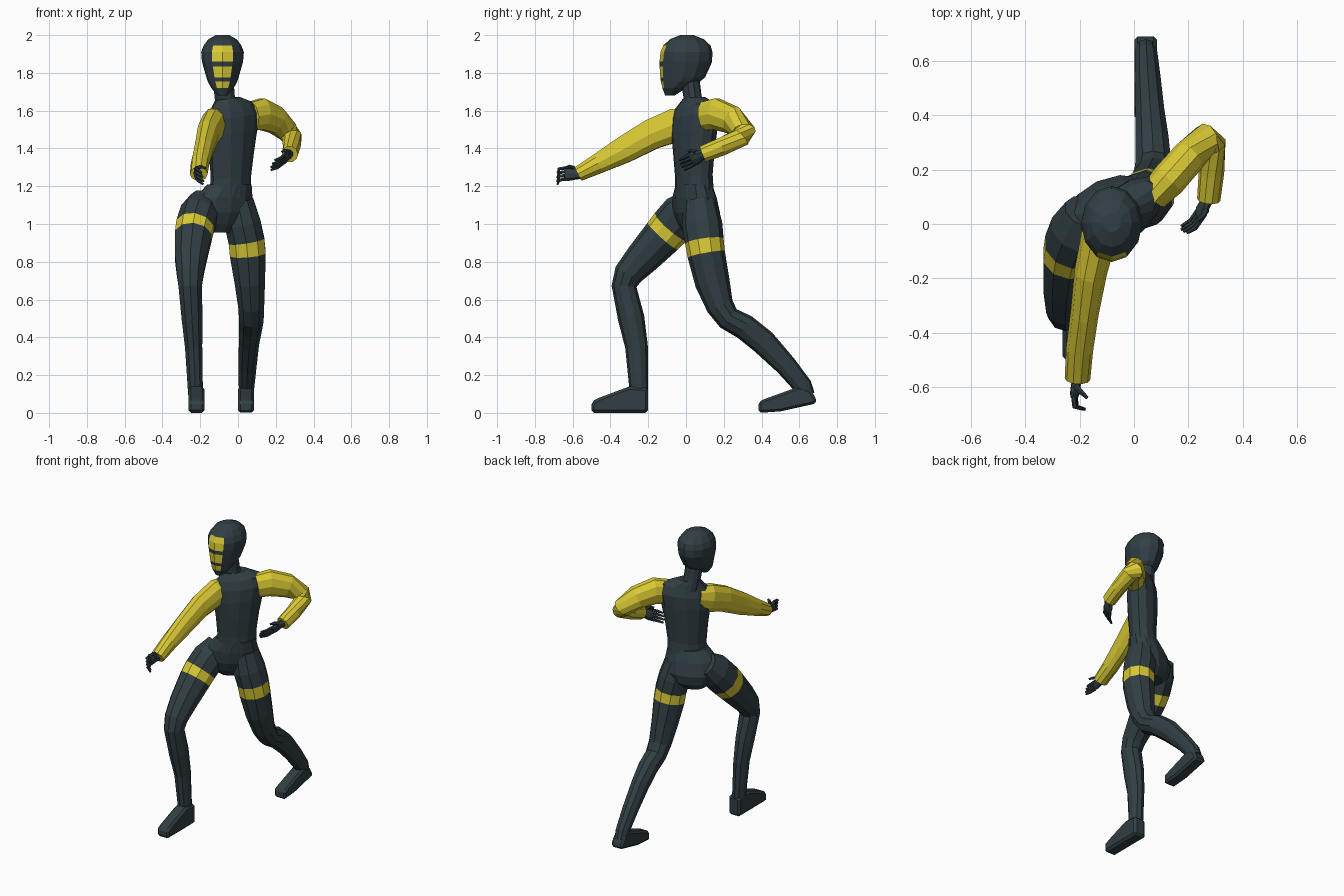
import bpy, bmesh, math
from mathutils import Vector as V


def material(name, rgb):
    m = bpy.data.materials.new(name)
    m.diffuse_color = (*rgb, 1)
    return m


DARK = material("dark slate suit", (0.031, 0.049, 0.057))
YELLOW = material("yellow", (0.70, 0.59, 0.035))


def finish(name, bm, mats):
    bmesh.ops.recalc_face_normals(bm, faces=bm.faces)
    me = bpy.data.meshes.new(name)
    bm.to_mesh(me)
    bm.free()
    for m in mats:
        me.materials.append(m)
    ob = bpy.data.objects.new(name, me)
    bpy.context.collection.objects.link(ob)
    return ob


def tube(name, rings, ref, n=10, mats=(DARK,), axis=None, paint=None):
    """Loft rings (x, y, z, a, b): b is the half size along ref, a across it."""
    bm = bmesh.new()
    ref = V(ref)
    pts = [V(r[:3]) for r in rings]
    loops = []
    for i, r in enumerate(rings):
        if axis:
            t = V(axis).normalized()
        else:
            before = (pts[i] - pts[i - 1]).normalized() if i else V()
            after = (pts[i + 1] - pts[i]).normalized() if i < len(pts) - 1 else V()
            t = (before + after).normalized()
        side = t.cross(ref).normalized()
        up = side.cross(t)
        ang = [2 * math.pi * k / n for k in range(n)]
        loops.append([bm.verts.new(pts[i] + side * r[3] * math.cos(w) + up * r[4] * math.sin(w)) for w in ang])
    for i in range(len(loops) - 1):
        for k in range(n):
            j = (k + 1) % n
            f = bm.faces.new((loops[i][k], loops[i][j], loops[i + 1][j], loops[i + 1][k]))
            if paint:
                f.material_index = int(paint(i, k))
    bm.faces.new(loops[0])
    bm.faces.new(loops[-1])
    return finish(name, bm, mats)


def foot(name, profile, cx, half):
    """Side profile (y, z) given a width, with softened edges."""
    bm = bmesh.new()
    f = bm.faces.new([bm.verts.new((cx - half, y, z)) for y, z in profile])
    g = bmesh.ops.extrude_face_region(bm, geom=[f])["geom"]
    bmesh.ops.translate(bm, verts=[e for e in g if isinstance(e, bmesh.types.BMVert)], vec=(2 * half, 0, 0))
    ob = finish(name, bm, [DARK])
    b = ob.modifiers.new("soft edges", 'BEVEL')
    b.width, b.segments = 0.014, 1
    return ob


# Head: horizontal rings (z, front y, back y, half width); face stripes on the two front columns
head = [(1.68, -.11, -.06, .025), (1.72, -.125, .0, .06), (1.755, -.133, .075, .078),
        (1.775, -.136, .10, .085), (1.835, -.14, .128, .102), (1.86, -.14, .138, .109),
        (1.91, -.135, .14, .113), (1.945, -.12, .13, .10), (1.978, -.085, .095, .075), (2.0, -.03, .04, .035)]
tube("head", [(-.082, (f + b) / 2, z, (b - f) / 2, w) for z, f, b, w in head], (1, 0, 0), 12,
     (DARK, YELLOW), (0, 0, 1), lambda i, k: i in (1, 3, 5, 6) and k in (5, 6))
tube("neck", [(-.05, .05, 1.58, .06, .065), (-.07, .035, 1.67, .048, .056), (-.08, .02, 1.78, .05, .058)], (1, 0, 0))

# Torso: twisted so the left shoulder is back, and tilted left side up
tube("chest", [(-.045, .045, 1.14, .09, .125), (-.037, .042, 1.25, .083, .122), (-.033, .042, 1.37, .09, .135),
               (-.03, .045, 1.49, .095, .155), (-.025, .05, 1.57, .09, .165), (-.025, .05, 1.625, .07, .145),
               (-.055, .04, 1.665, .05, .075)],
     (.77, .64, .12), 12, axis=(-.09, -.07, 1))
tube("pelvis", [(-.045, .042, 1.21, .09, .125), (-.075, .045, 1.14, .105, .165), (-.09, .055, 1.06, .112, .175),
                (-.095, .06, 1.0, .095, .14), (-.10, .055, .955, .06, .07)],
     (.9, .42, 0), 12, axis=(0, 0, 1))

# Legs: the ring pair 2-3 carries the thigh band
band = lambda i, k: i == 2
tube("right_leg", [(-.175, .045, 1.12, .08, .085), (-.205, -.02, 1.055, .112, .105), (-.228, -.08, .985, .112, .105),
                   (-.237, -.124, .935, .107, .102), (-.25, -.23, .82, .092, .088), (-.253, -.305, .735, .078, .074),
                   (-.253, -.328, .67, .066, .065), (-.243, -.29, .5, .07, .058), (-.235, -.262, .35, .06, .048),
                   (-.226, -.25, .13, .05, .042), (-.222, -.25, .05, .047, .04)],
     (1, 0, 0), 10, (DARK, YELLOW), paint=band)
tube("left_leg", [(.0, .075, 1.12, .085, .085), (.025, .085, 1.0, .107, .10), (.045, .097, .91, .103, .10),
                  (.052, .107, .84, .10, .10), (.063, .14, .69, .092, .084), (.07, .18, .565, .073, .072),
                  (.071, .225, .50, .065, .068), (.066, .31, .455, .068, .064), (.058, .41, .375, .068, .056),
                  (.05, .53, .25, .057, .05), (.045, .62, .14, .05, .043), (.043, .65, .09, .035, .038)],
     (1, 0, 0), 10, (DARK, YELLOW), paint=band)

# Feet
foot("right_foot", [(-.20, 0), (-.50, 0), (-.50, .06), (-.46, .08), (-.30, .14), (-.20, .13)], -.22, .043)
foot("left_foot", [(.69, .05), (.50, .008), (.385, 0), (.385, .06), (.42, .075), (.60, .14), (.66, .12), (.69, .075)],
     .043, .042)

# Sleeves
tube("right_sleeve", [(-.10, .03, 1.545, .05, .075), (-.13, -.05, 1.525, .066, .092), (-.16, -.18, 1.475, .06, .084),
                      (-.182, -.33, 1.392, .052, .074), (-.20, -.46, 1.322, .05, .056),
                      (-.208, -.57, 1.265, .047, .042)], (0, 0, 1), 10, (YELLOW,))
tube("left_sleeve", [(.07, .10, 1.57, .055, .08), (.125, .16, 1.582, .066, .087), (.20, .245, 1.55, .064, .077),
                     (.262, .308, 1.49, .062, .06), (.285, .29, 1.458, .056, .052), (.285, .19, 1.41, .047, .05),
                     (.275, .09, 1.37, .043, .046)], (0, 0, 1), 10, (YELLOW,))


def hand(side, wrist, knuckle, curl, across, thumb):
    """Palm from wrist to knuckles, four bent fingers spread along across, and a thumb."""
    w, kn, curl, ac = V(wrist), V(knuckle), V(curl), V(across).normalized()
    d = kn - w
    tube(side + "_palm", [(*(w - d * .3), .022, .024), (*(w + d * .3), .018, .032), (*(w + d * .75), .018, .04),
                          (*kn, .014, .036)], ac, 8)
    for i in range(4):
        base = kn + ac * (i - 1.5) * .02
        mid = base + d.normalized() * .03 + curl * .25
        tip = mid + curl * (1 - .15 * abs(i - 1.3))
        tube(f"{side}_finger_{i + 1}", [(*(base - d * .1), .01, .01), (*mid, .0095, .0095), (*tip, .006, .006)], ac, 6)
    base = w + d * .4 + ac * .03
    tip = base + V(thumb)
    tube(side + "_thumb", [(*base, .012, .012), (*((base + tip) / 2 + ac * .008), .01, .01), (*tip, .006, .006)],
         d.cross(ac), 6)


# Hands
hand("right", (-.21, -.565, 1.265), (-.22, -.64, 1.268), (.035, -.01, -.028), (-.1, 0, 1), (.045, -.045, .0))
hand("left", (.27, .09, 1.368), (.24, .03, 1.34), (-.042, -.025, -.016), (.3, -.45, .85), (-.035, -.04, .0))
